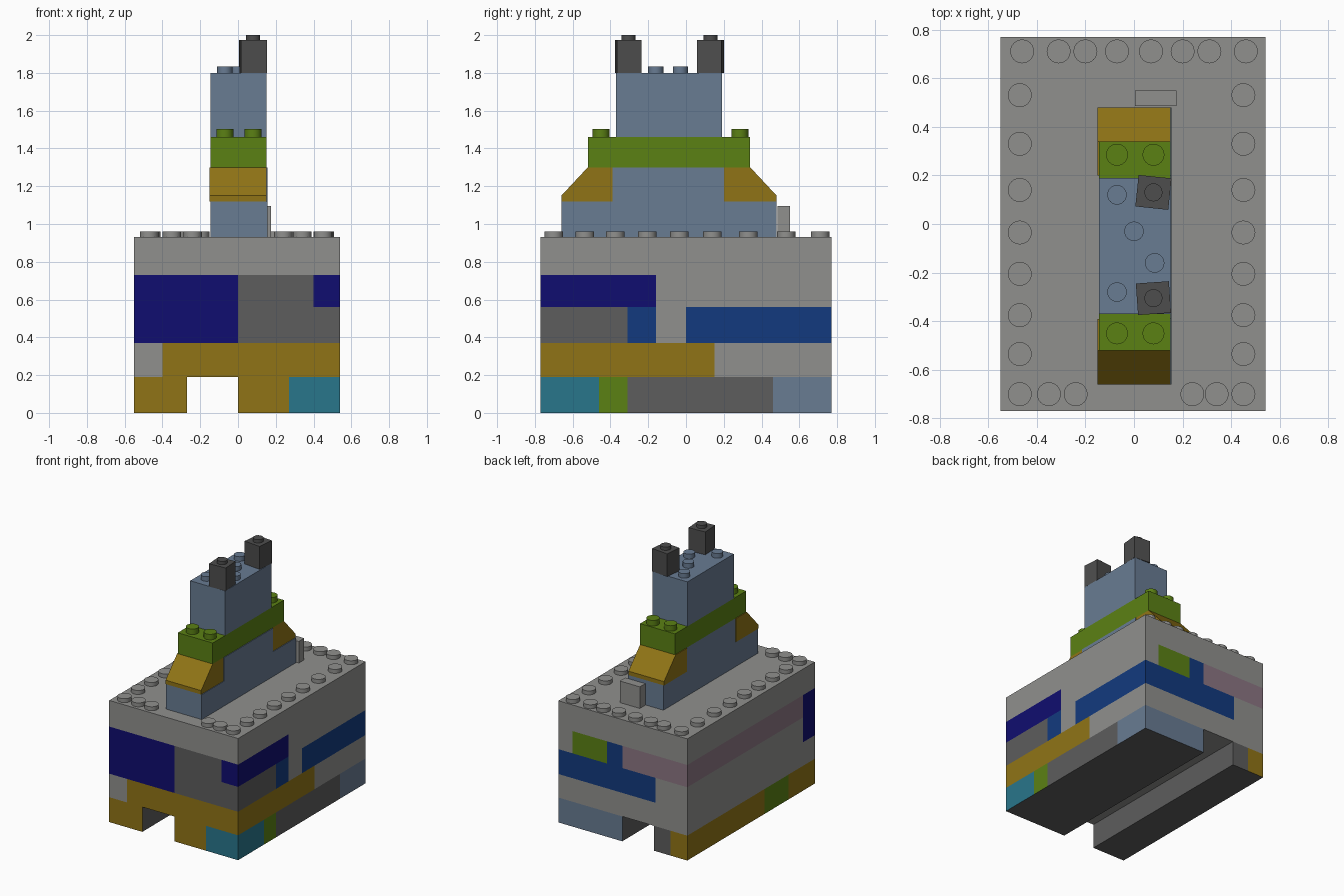
import bpy, bmesh, math
from mathutils import Vector

cube = bpy.data.objects.get("Cube")
if cube:
    bpy.data.objects.remove(cube, do_unlink=True)

COLOURS = {
    "light_grey": (.28, .28, .27), "dark_grey": (.11, .11, .11),
    "charcoal": (.075, .075, .075), "slate_blue": (.14, .2, .29),
    "gold": (.28, .175, .008), "teal": (.022, .18, .26),
    "navy": (.005, .004, .16), "blue": (.006, .042, .21),
    "green": (.105, .22, .007), "pink": (.26, .18, .225),
}
mats = {}
for name, rgb in COLOURS.items():
    m = bpy.data.materials.new(name)
    m.use_nodes = True
    m.diffuse_color = (*rgb, 1)
    bsdf = m.node_tree.nodes["Principled BSDF"]
    bsdf.inputs["Base Color"].default_value = (*rgb, 1)
    bsdf.inputs["Roughness"].default_value = 0.6
    mats[name] = m


def finish(name, bm, colours):
    bmesh.ops.recalc_face_normals(bm, faces=bm.faces)
    mesh = bpy.data.meshes.new(name)
    bm.to_mesh(mesh)
    bm.free()
    for c in colours:
        mesh.materials.append(mats[c])
    ob = bpy.data.objects.new(name, mesh)
    bpy.context.collection.objects.link(ob)
    return ob


def prism_bm(profile, place, depth):
    """Extrude a flat outline; place maps its two coordinates to 3D."""
    bm = bmesh.new()
    face = bm.faces.new([bm.verts.new(place(a, b)) for a, b in profile])
    geom = bmesh.ops.extrude_face_region(bm, geom=[face])["geom"]
    moved = [v for v in geom if isinstance(v, bmesh.types.BMVert)]
    bmesh.ops.translate(bm, verts=moved, vec=depth)
    return bm


def slab(name, profile, x0, x1, colour):
    """Side outline in y and z, extruded across x."""
    bm = prism_bm(profile, lambda y, z: (x0, y, z), (x1 - x0, 0, 0))
    return finish(name, bm, [colour])


def rect(a0, a1, b0, b1):
    return [(a0, b0), (a1, b0), (a1, b1), (a0, b1)]


def stud(name, x, y, z, r, h, colour):
    bm = bmesh.new()
    bmesh.ops.create_cone(bm, cap_ends=True, segments=24, radius1=r,
                          radius2=r, depth=h + .01)
    bmesh.ops.translate(bm, verts=bm.verts, vec=(x, y, z + h / 2 - .005))
    ob = finish(name, bm, [colour])
    bpy.context.view_layer.objects.active = ob
    bpy.ops.object.select_all(action="DESELECT")
    ob.select_set(True)
    bpy.ops.object.shade_smooth_by_angle(angle=math.radians(40))


# Brick base: a block with a channel underneath, cut along brick joints
L, R, F, B, TOP = -.55, .54, -.77, .77, .93
LAYERS = [.19, .37, .56, .73]
# wall -> layer -> (start, end, colour) along the wall; light grey elsewhere
BRICKS = {
    "front": [
        [(L, .27, "gold"), (.27, R, "teal")],
        [(-.4, R, "gold")],
        [(L, 0, "navy"), (0, R, "dark_grey")],
        [(L, 0, "navy"), (0, .4, "dark_grey"), (.4, R, "navy")]],
    "left": [
        [(F, -.46, "teal"), (-.46, -.31, "green"), (-.31, .46, "dark_grey"),
         (.46, B, "slate_blue")],
        [(F, .15, "gold")],
        [(F, -.31, "dark_grey"), (-.31, -.16, "blue"), (0, B, "blue")],
        [(F, -.16, "navy")]],
    "back": [
        [(L, -.41, "gold"), (-.41, -.27, "dark_grey"), (0, R, "slate_blue")],
        [],
        [(-.28, R, "blue")],
        [(L, 0, "pink"), (0, .13, "blue"), (.13, .42, "green")]],
    "right": [
        [(F, -.45, "gold"), (-.45, -.16, "green"), (-.16, B, "gold")],
        [],
        [(F, -.63, "navy")],
        [(F, -.63, "navy"), (-.63, B, "pink")]],
}
outline = [(L, 0), (-.27, 0), (-.27, .19), (0, .19), (0, 0), (R, 0),
           (R, TOP), (L, TOP)]
bm = prism_bm(outline, lambda x, z: (x, F, z), (0, B - F, 0))


def cut(point, normal):
    bmesh.ops.bisect_plane(bm, geom=bm.verts[:] + bm.edges[:] + bm.faces[:],
                           plane_co=point, plane_no=normal, dist=1e-5)


for z in LAYERS:
    cut((0, 0, z), (0, 0, 1))
for walls, axis in ((("front", "back"), Vector((1, 0, 0))),
                    (("left", "right"), Vector((0, 1, 0)))):
    joints = {s for w in walls for row in BRICKS[w] for b in row for s in b[:2]}
    for s in sorted(joints):
        cut(axis * s, axis)
bmesh.ops.recalc_face_normals(bm, faces=bm.faces)

names = list(COLOURS)
for f in bm.faces:
    c, n = f.calc_center_median(), f.normal
    colour, wall = "light_grey", None
    if n.z < -.5 and c.z < .01:
        colour = "dark_grey"
    elif abs(n.y) > .5:
        wall, along = ("front" if n.y < 0 else "back"), c.x
    elif abs(n.x) > .5:
        if L + .01 < c.x < R - .01:
            colour = "dark_grey"
        else:
            wall, along = ("left" if n.x > 0 else "right"), c.y
    layer = sum(c.z > z for z in LAYERS)
    if wall and layer < len(LAYERS):
        for lo, hi, brick in BRICKS[wall][layer]:
            if lo < along < hi:
                colour = brick
    f.material_index = names.index(colour)
finish("brick_base", bm, names)

# Studs around the rim of the base
rim = [(x * s, .71) for x in (.07, .2, .31, .46) for s in (-1, 1)]
rim += [(x, -.7) for x in (-.47, -.35, -.24, .24, .34, .45)]
for y in (.53, .33, .14, -.035, -.205, -.375, -.535):
    rim += [(-.47, y), (.45, y)]
for x, y in rim:
    stud("rim_stud", x, y, TOP, .049, .03, "light_grey")

# Central tower: stepped foot, sloped bricks, green beam, upper block
foot = [(-.66, TOP), (.48, TOP), (.48, 1.12), (.2, 1.12), (.2, 1.3),
        (-.39, 1.3), (-.39, 1.12), (-.66, 1.12)]
slab("tower_foot", foot, -.145, .155, "slate_blue")
for name, outer, inner, top in (("front_slope", -.66, -.39, -.52),
                                ("back_slope", .48, .2, .34)):
    slab(name, [(outer, 1.12), (inner, 1.12), (inner, 1.3), (top, 1.3),
                (outer, 1.15)], -.15, .15, "gold")
slab("green_beam", rect(-.52, .34, 1.3, 1.46), -.145, .15, "green")
slab("upper_block", rect(-.37, .19, 1.46, 1.8), -.145, .15, "slate_blue")
for x in (-.07, .08):
    for y in (-.45, .285):
        stud("beam_stud", x, y, 1.46, .045, .042, "green")
for x, y in ((-.07, .12), (0, -.03), (.085, -.16), (-.07, -.28)):
    stud("block_stud", x, y, 1.8, .04, .035, "slate_blue")

# Two slightly turned posts on the top
for name, y, turn in (("back_post", .13, -6), ("front_post", -.305, 4)):
    post = slab(name, rect(-.065, .065, 1.8, 1.975), -.068, .068, "charcoal")
    post.location = (.08, y, 0)
    post.rotation_euler.z = math.radians(turn)
    stud(name + "_stud", .08, y, 1.975, .037, .025, "charcoal")

# Upright tile behind the tower
slab("back_tile", rect(.485, .55, TOP, 1.095), .005, .175, "light_grey")
